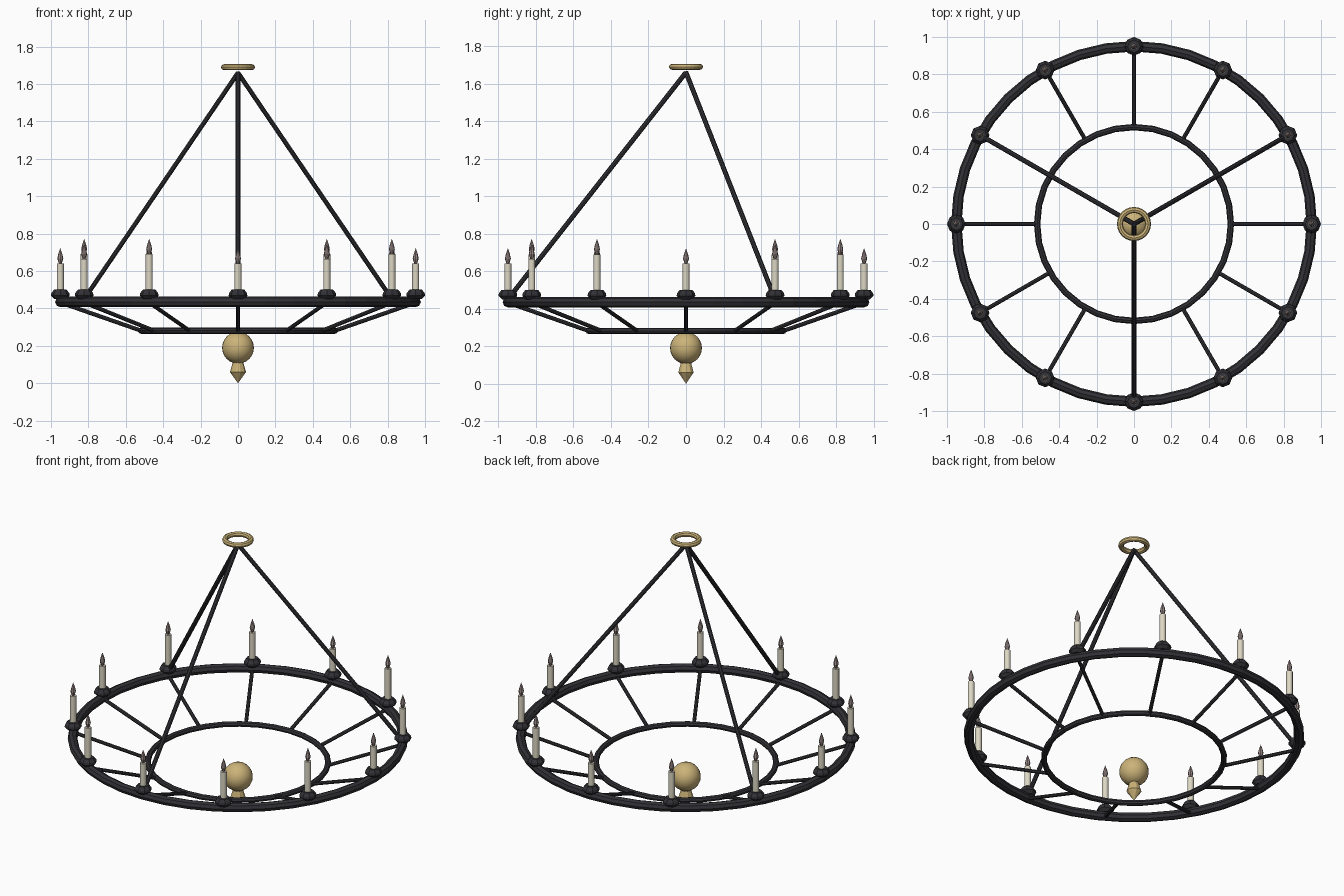
import bpy, bmesh, math
from mathutils import Vector

if "Cube" in bpy.data.objects:
    bpy.data.objects.remove(bpy.data.objects["Cube"])


def material(name, rgb):
    m = bpy.data.materials.new(name)
    m.diffuse_color = (*rgb, 1)
    m.use_nodes = True
    m.node_tree.nodes["Principled BSDF"].inputs["Base Color"].default_value = m.diffuse_color
    return m


IRON = material("black iron", (0.032, 0.032, 0.038))
GOLD = material("aged brass", (0.60, 0.45, 0.19))
WAX = material("ivory wax", (0.72, 0.68, 0.55))
FLAME = material("dull flame", (0.33, 0.26, 0.25))


def finish(name, bm, mat, smooth=None):
    bmesh.ops.recalc_face_normals(bm, faces=bm.faces)
    me = bpy.data.meshes.new(name)
    bm.to_mesh(me)
    bm.free()
    me.materials.append(mat)
    ob = bpy.data.objects.new(name, me)
    bpy.context.collection.objects.link(ob)
    if smooth:
        bpy.ops.object.select_all(action='DESELECT')
        ob.select_set(True)
        bpy.context.view_layer.objects.active = ob
        bpy.ops.object.shade_smooth_by_angle(angle=math.radians(smooth))
    return ob


def lathe(name, profile, sides, mat, at=(0, 0, 0), smooth=None):
    """Spin (radius, z) points round the z axis, closing open ends."""
    bm = bmesh.new()
    rings = []
    for r, z in profile:
        if r < 1e-5:
            rings.append([bm.verts.new((at[0], at[1], at[2] + z))] * sides)
        else:
            rings.append([bm.verts.new((at[0] + r * math.cos(math.tau * k / sides),
                                        at[1] + r * math.sin(math.tau * k / sides),
                                        at[2] + z)) for k in range(sides)])
    for a, b in zip(rings, rings[1:]):
        for k in range(sides):
            n = (k + 1) % sides
            bm.faces.new(list(dict.fromkeys((a[k], a[n], b[n], b[k]))))
    for ring in (rings[0], rings[-1]):
        if len(set(ring)) > 2:
            bm.faces.new(ring)
    return finish(name, bm, mat, smooth)


def torus(name, major, minor, z, segs, sides, mat):
    bm = bmesh.new()
    grid = []
    for i in range(segs):
        a = math.tau * i / segs
        row = []
        for j in range(sides):
            t = math.tau * j / sides
            r = major + minor * math.cos(t)
            row.append(bm.verts.new((r * math.cos(a), r * math.sin(a), z + minor * math.sin(t))))
        grid.append(row)
    for i in range(segs):
        p, q = grid[i], grid[(i + 1) % segs]
        for j in range(sides):
            n = (j + 1) % sides
            bm.faces.new((p[j], q[j], q[n], p[n]))
    return finish(name, bm, mat)


def bar(name, p, q, radius, mat, sides=8):
    p, q = Vector(p), Vector(q)
    bm = bmesh.new()
    bmesh.ops.create_cone(bm, cap_ends=True, segments=sides, radius1=radius,
                          radius2=radius, depth=(q - p).length)
    bm.transform((q - p).to_track_quat('Z', 'Y').to_matrix().to_4x4())
    bmesh.ops.translate(bm, verts=bm.verts, vec=(p + q) / 2)
    return finish(name, bm, mat)


def polar(r, a, z):
    return (r * math.cos(a), r * math.sin(a), z)


# Rings
torus("outer_ring", 0.95, 0.028, 0.435, 40, 8, IRON)
torus("inner_ring", 0.518, 0.017, 0.281, 32, 8, IRON)
torus("ceiling_ring", 0.075, 0.016, 1.69, 24, 8, GOLD)

# Twelve spokes, cups, candles and flames; candle height cycles through three
for i in range(12):
    a = math.tau * i / 12
    tag = f"_{i + 1:02d}"
    bar("spoke" + tag, polar(0.945, a, 0.43), polar(0.518, a, 0.281), 0.011, IRON)
    lathe("candle_cup" + tag, [(0.032, 0.45), (0.05, 0.468), (0.048, 0.482), (0.034, 0.50)],
          8, IRON, polar(0.95, a, 0))
    top = (0.64, 0.665, 0.69)[i % 3]
    lathe("candle" + tag, [(0.019, 0.485), (0.019, top)], 10, WAX, polar(0.95, a, 0), 40)
    lathe("flame" + tag, [(0.006, -0.005), (0.016, 0.026), (0.011, 0.05), (0, 0.083)],
          8, FLAME, polar(0.95, a, top))

# Three hanging rods
for k, deg in enumerate((30, 150, 270)):
    bar(f"hanging_rod_{k + 1}", polar(0.95, math.radians(deg), 0.45), (0, 0, 1.66), 0.013, IRON)

# Centre ball and its pointed drop
ball = [(0.085 * math.sin(math.pi * k / 12), 0.19 - 0.085 * math.cos(math.pi * k / 12))
        for k in range(13)]
lathe("finial_ball", ball, 24, GOLD, smooth=40)
lathe("finial_drop", [(0.03, 0.12), (0.03, 0.105), (0.043, 0.06), (0, 0)], 10, GOLD)
